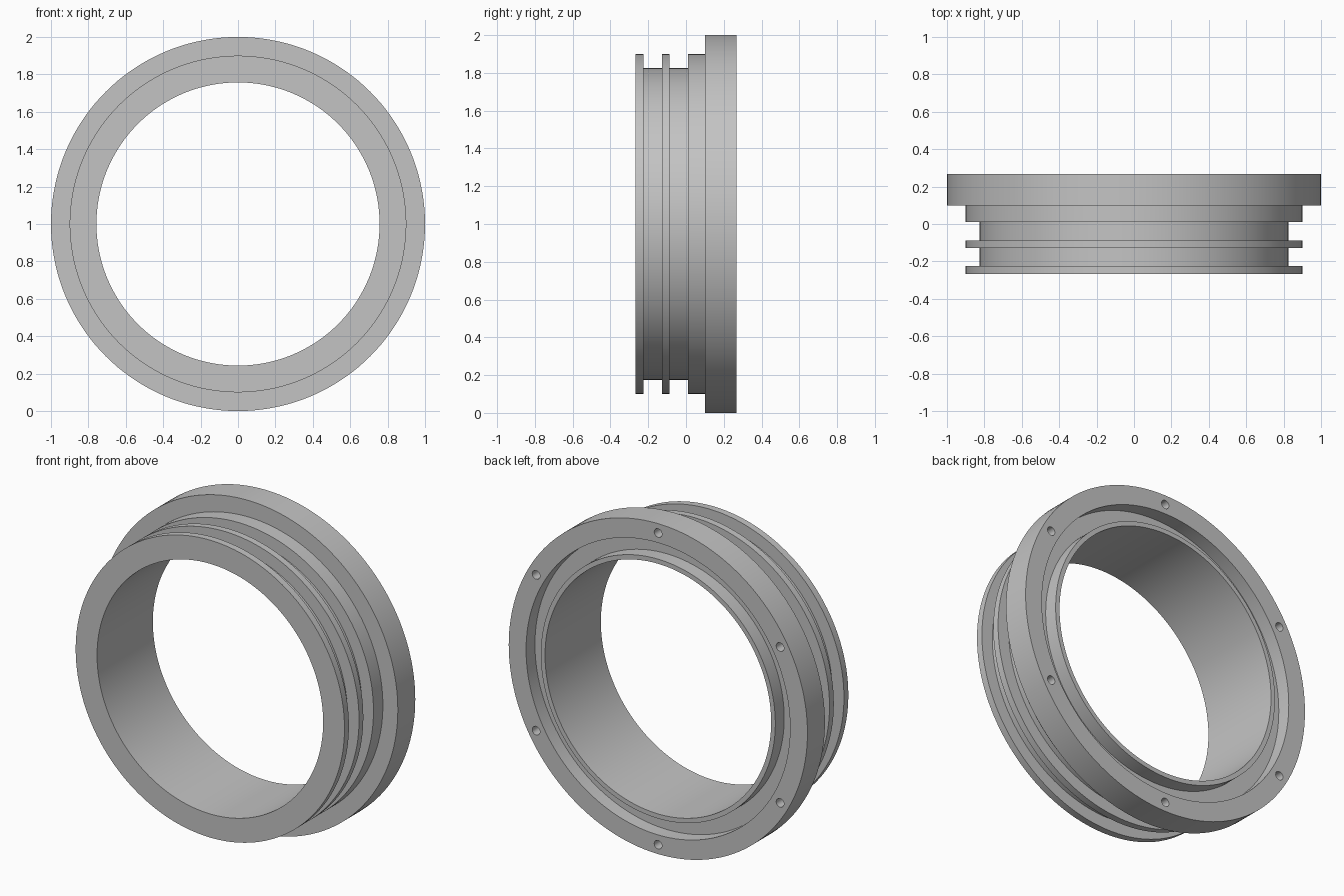
import bpy, bmesh, math
from mathutils import Matrix, Vector

cube = bpy.data.objects.get("Cube")
if cube:
    bpy.data.objects.remove(cube, do_unlink=True)

metal = bpy.data.materials.new("plain_grey")
GREY = (0.55, 0.55, 0.55, 1)
metal.diffuse_color = GREY
metal.use_nodes = True
metal.node_tree.nodes["Principled BSDF"].inputs["Base Color"].default_value = GREY

# Dimensions
SEGMENTS = 144
FRONT, BACK = -0.267, 0.267
BORE, GROOVE, COLLAR, FLANGE = 0.757, 0.825, 0.9, 1.0
LIP, RECESS, RECESS_FLOOR = 0.785, 0.884, 0.182
BOLT_CIRCLE, BOLT_RADIUS, BOLT_DEPTH = 0.943, 0.026, 0.1


def add_object(name, bm):
    bmesh.ops.recalc_face_normals(bm, faces=bm.faces)
    mesh = bpy.data.meshes.new(name)
    bm.to_mesh(mesh)
    bm.free()
    mesh.materials.append(metal)
    obj = bpy.data.objects.new(name, mesh)
    bpy.context.collection.objects.link(obj)
    return obj


# Cross-section as (radius, y), from the front bore edge round to the back lip
profile = [
    (BORE, FRONT), (COLLAR, FRONT), (COLLAR, -0.225),
    (GROOVE, -0.225), (GROOVE, -0.128),
    (COLLAR, -0.128), (COLLAR, -0.087),
    (GROOVE, -0.087), (GROOVE, 0.01),
    (COLLAR, 0.01), (COLLAR, 0.1),
    (FLANGE, 0.1), (FLANGE, BACK),
    (RECESS, BACK), (RECESS, RECESS_FLOOR),
    (LIP, RECESS_FLOOR), (LIP, BACK), (BORE, BACK),
]

# Flanged ring, revolved about the y axis
bm = bmesh.new()
verts = [bm.verts.new((r, y, 1)) for r, y in profile]
edges = [bm.edges.new((v, verts[(i + 1) % len(verts)])) for i, v in enumerate(verts)]
bmesh.ops.spin(bm, geom=verts + edges, cent=(0, 0, 1), axis=(0, 1, 0),
               angle=math.tau, steps=SEGMENTS, use_merge=True)
bmesh.ops.remove_doubles(bm, verts=bm.verts, dist=1e-5)
ring = add_object("flanged_ring", bm)

# Six blind bolt holes in the back face
bm = bmesh.new()
for i in range(6):
    a = math.radians(30 + 60 * i)
    centre = Vector((BOLT_CIRCLE * math.cos(a), BACK, 1 + BOLT_CIRCLE * math.sin(a)))
    bmesh.ops.create_cone(
        bm, cap_ends=True, segments=24, radius1=BOLT_RADIUS, radius2=BOLT_RADIUS,
        depth=2 * BOLT_DEPTH,
        matrix=Matrix.Translation(centre) @ Matrix.Rotation(math.pi / 2, 4, 'X'))
cutter = add_object("bolt_hole_cutter", bm)

cut = ring.modifiers.new("bolt_holes", 'BOOLEAN')
cut.operation = 'DIFFERENCE'
cut.solver = 'EXACT'
cut.object = cutter
bpy.ops.object.select_all(action='DESELECT')
bpy.context.view_layer.objects.active = ring
ring.select_set(True)
bpy.ops.object.modifier_apply(modifier=cut.name)
bpy.data.objects.remove(cutter, do_unlink=True)

# Smooth round walls with sharp rims
bpy.ops.object.shade_smooth_by_angle(angle=math.radians(30))
